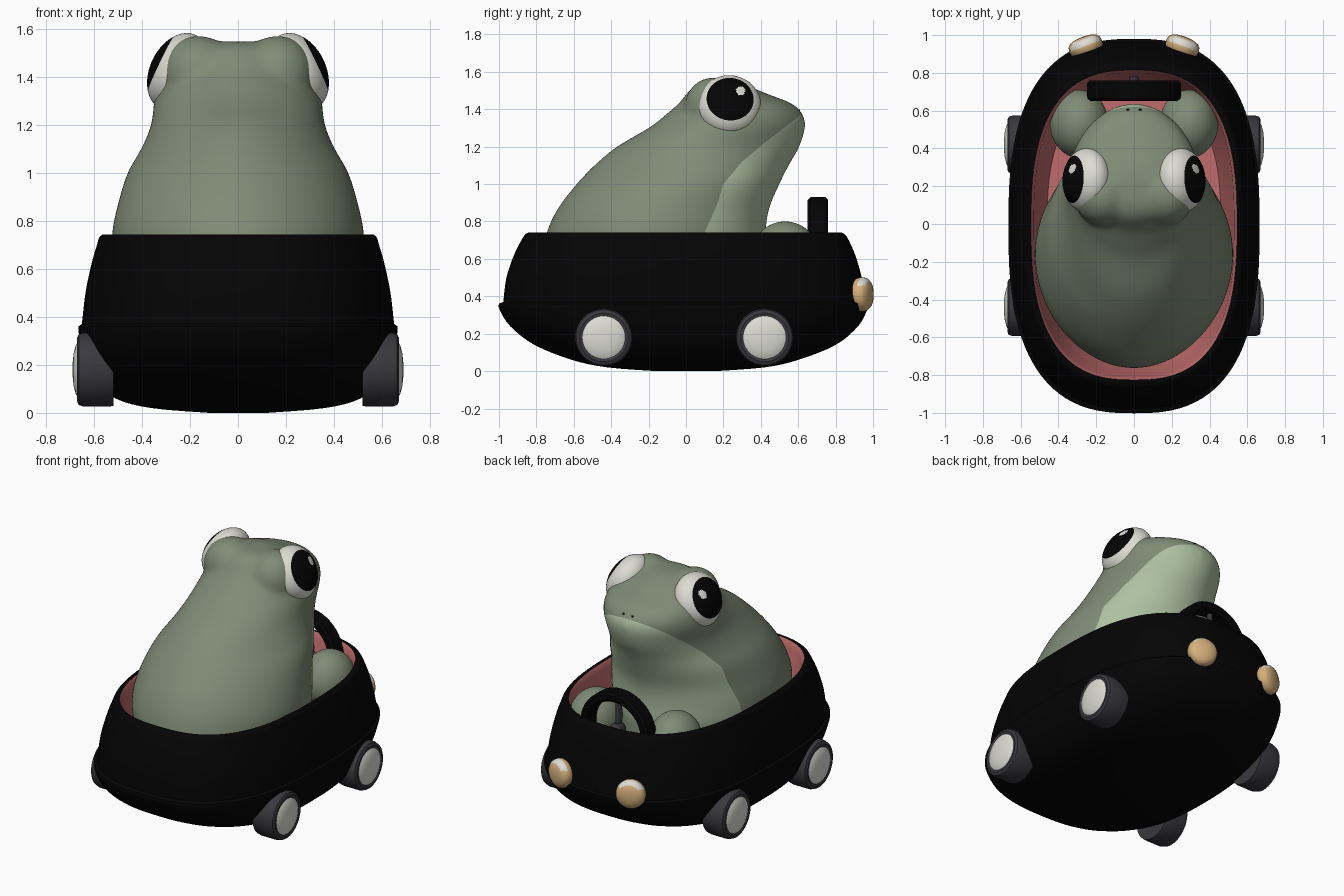
import bpy, bmesh, math
from mathutils import Vector, Matrix

if "Cube" in bpy.data.objects:
    bpy.data.objects.remove(bpy.data.objects["Cube"])


def material(name, r, g, b):
    m = bpy.data.materials.new(name)
    m.diffuse_color = (r, g, b, 1)
    m.use_nodes = True
    m.node_tree.nodes["Principled BSDF"].inputs["Base Color"].default_value = m.diffuse_color
    return m


BLACK = material("black paint", 0.0012, 0.0012, 0.0012)
PINK = material("pink lining", 0.53, 0.15, 0.15)
GREEN = material("frog green", 0.212, 0.258, 0.18)
PALE = material("pale belly green", 0.42, 0.53, 0.36)
WHITE = material("off white", 0.72, 0.72, 0.66)
GREY = material("tyre grey", 0.04, 0.04, 0.048)
TAN = material("lamp tan", 0.66, 0.43, 0.20)


def finish(name, bm, mats, angle=35):
    bmesh.ops.recalc_face_normals(bm, faces=bm.faces)
    me = bpy.data.meshes.new(name)
    bm.to_mesh(me)
    bm.free()
    ob = bpy.data.objects.new(name, me)
    bpy.context.collection.objects.link(ob)
    for m in mats:
        me.materials.append(m)
    bpy.ops.object.select_all(action='DESELECT')
    bpy.context.view_layer.objects.active = ob
    ob.select_set(True)
    bpy.ops.object.shade_smooth_by_angle(angle=math.radians(angle))
    return ob


def loft(bm, rings, n, power, mat_of=lambda i: 0):
    """Skin horizontal superellipse rings given as (z, half width, back y, front y)."""
    rows = []
    for z, rx, yb, yf in rings:
        row = []
        for k in range(n):
            a = 2 * math.pi * k / n
            c, s = math.cos(a), math.sin(a)
            x = math.copysign(abs(c) ** (2 / power), c) * rx
            y = math.copysign(abs(s) ** (2 / power), s) * (yf - yb) / 2 + (yf + yb) / 2
            row.append(bm.verts.new((x, y, z)))
        rows.append(row)
    for i in range(len(rows) - 1):
        for k in range(n):
            j = (k + 1) % n
            f = bm.faces.new((rows[i][k], rows[i][j], rows[i + 1][j], rows[i + 1][k]))
            f.material_index = mat_of(i)
    bm.faces.new(rows[0]).material_index = mat_of(0)
    bm.faces.new(rows[-1]).material_index = mat_of(len(rows))


def lathe(name, profile, centre, axis, mats, mat_of=lambda i, p: 0, n=48):
    """Spin (radius, distance along axis) points around an axis."""
    bm = bmesh.new()
    M = Matrix.Translation(centre) @ Vector(axis).to_track_quat('Z', 'Y').to_matrix().to_4x4()
    rows = [[bm.verts.new(M @ Vector((r * math.cos(2 * math.pi * k / n),
                                      r * math.sin(2 * math.pi * k / n), d)))
             for k in range(n)] for r, d in profile]
    for i in range(len(rows) - 1):
        for k in range(n):
            j = (k + 1) % n
            f = bm.faces.new((rows[i][k], rows[i][j], rows[i + 1][j], rows[i + 1][k]))
            f.material_index = mat_of(i, f.calc_center_median())
    if profile[0] != profile[-1]:
        for i, row in ((0, rows[0]), (len(rows) - 2, rows[-1])):
            bm.faces.new(row).material_index = mat_of(i, Vector(centre))
    bmesh.ops.remove_doubles(bm, verts=bm.verts, dist=1e-5)
    return finish(name, bm, mats)


def ball(bm, centre, radii, u=48, v=32):
    M = Matrix.Translation(centre) @ Matrix.Diagonal((*radii, 1))
    bmesh.ops.create_uvsphere(bm, u_segments=u, v_segments=v, radius=1, matrix=M)


def smooth_rows(pts, steps):
    """Catmull-Rom resampling of a list of tuples."""
    out = []
    for i in range(len(pts) - 1):
        p0, p1, p2, p3 = pts[max(i - 1, 0)], pts[i], pts[i + 1], pts[min(i + 2, len(pts) - 1)]
        for s in range(steps):
            t = s / steps
            out.append(tuple(0.5 * (2 * b + (c - a) * t + (2 * a - 5 * b + 4 * c - d) * t * t
                                    + (3 * b - a - 3 * c + d) * t ** 3)
                             for a, b, c, d in zip(p0, p1, p2, p3)))
    return out + [pts[-1]]


# Car body: bowl, lip, tapered upper side, rim and pink lining
bowl = smooth_rows([(0.0, 0.12, -0.16, 0.16), (0.02, 0.36, -0.42, 0.42), (0.06, 0.51, -0.61, 0.60),
                    (0.14, 0.60, -0.81, 0.80), (0.24, 0.645, -0.94, 0.92), (0.33, 0.663, -0.997, 0.97),
                    (0.36, 0.665, -1.0, 0.98)], 4)
side = smooth_rows([(0.37, 0.65, -0.977, 0.965), (0.50, 0.635, -0.96, 0.94), (0.62, 0.61, -0.92, 0.905),
                    (0.70, 0.587, -0.88, 0.87), (0.73, 0.578, -0.86, 0.85), (0.742, 0.565, -0.84, 0.83)], 4)
inside = [(0.742, 0.545, -0.825, 0.815), (0.735, 0.54, -0.82, 0.81), (0.70, 0.53, -0.81, 0.80),
          (0.55, 0.515, -0.785, 0.78), (0.32, 0.46, -0.72, 0.70)]
bm = bmesh.new()
lining_start = len(bowl) + len(side)
loft(bm, bowl + side + inside, 96, 2.65, lambda i: int(i >= lining_start))
finish("car_body", bm, [BLACK, PINK])

# Frog body and eyelids, fused into one smooth skin
bm = bmesh.new()
loft(bm, smooth_rows([(0.38, 0.42, -0.66, 0.36), (0.60, 0.51, -0.76, 0.42), (0.74, 0.525, -0.745, 0.425),
                      (0.87, 0.50, -0.685, 0.445), (1.0, 0.46, -0.585, 0.50), (1.1, 0.403, -0.49, 0.55),
                      (1.2, 0.362, -0.37, 0.607), (1.3, 0.35, -0.20, 0.637), (1.37, 0.335, -0.11, 0.627),
                      (1.43, 0.305, -0.04, 0.567), (1.48, 0.265, 0.0, 0.44), (1.52, 0.21, 0.04, 0.34),
                      (1.546, 0.11, 0.10, 0.25)], 6), 96, 1.92)
for s in (-1, 1):
    ball(bm, (s * 0.165, 0.15, 1.41), (0.155, 0.16, 0.163))
frog = finish("frog_body", bm, [GREEN, PALE])
mod = frog.modifiers.new("fuse", 'REMESH')
mod.mode = 'VOXEL'
mod.voxel_size = 0.013
mod = frog.modifiers.new("soften", 'SMOOTH')
mod.factor = 0.5
mod.iterations = 36
skin = bpy.data.meshes.new_from_object(frog.evaluated_get(bpy.context.evaluated_depsgraph_get()))
frog.modifiers.clear()
frog.data = skin
skin.materials.clear()
skin.materials.append(GREEN)
skin.materials.append(PALE)

# Pale throat and belly: everything ahead of the mouth line, cut cleanly along it
EDGE = [(0.3, 0.0), (0.74, 0.10), (0.9, 0.17), (1.0, 0.20), (1.12, 0.30), (1.22, 0.42), (1.375, 0.62)]
bm = bmesh.new()
bm.from_mesh(skin)
for (z0, y0), (z1, y1) in zip(EDGE, EDGE[1:]):
    faces = [f for f in bm.faces if z0 - 0.01 < f.calc_center_median().z < z1 + 0.01]
    geom = set(faces)
    for f in faces:
        geom.update(f.edges)
        geom.update(f.verts)
    bmesh.ops.bisect_plane(bm, geom=list(geom), dist=1e-4, plane_co=(0, y0, z0),
                           plane_no=(0, z1 - z0, y0 - y1))
for f in bm.faces:
    f.smooth = True
    f.material_index = 0
    c = f.calc_center_median()
    for (z0, y0), (z1, y1) in zip(EDGE, EDGE[1:]):
        if z0 <= c.z < z1 and c.y > y0 + (y1 - y0) * (c.z - z0) / (z1 - z0):
            f.material_index = 1
bm.to_mesh(skin)
bm.free()

for s, label in ((-1, "left"), (1, "right")):
    # Eye: flattened ball facing out and up, pupil and glint coloured by direction
    centre, long_r, short_r = Vector((s * 0.25, 0.232, 1.42)), 0.17, 0.117
    look = Vector((s * 0.88, 0.05, 0.42)).normalized()
    turn = look.to_track_quat('Z', 'Y').to_matrix()
    glint_spot = Vector((0, 0.06, 0.04))
    bm = bmesh.new()
    bmesh.ops.create_uvsphere(bm, u_segments=80, v_segments=64, radius=1)
    for v in bm.verts:
        v.co = turn @ Vector((v.co.x * long_r, v.co.y * long_r, v.co.z * short_r))
    for f in bm.faces:
        d = f.calc_center_median()
        depth = d.dot(look)
        flat = d - look * depth
        near = Vector((0, d.y - 0.06, d.z - 0.078))
        f.material_index = int(depth > 0 and flat.length < 0.124 and near.length > 0.024)
    bmesh.ops.translate(bm, verts=bm.verts, vec=centre)
    finish(label + "_eye", bm, [WHITE, BLACK])

    # Nostril
    bm = bmesh.new()
    ball(bm, (s * 0.032, 0.603, 1.393), (0.008, 0.008, 0.006), 12, 8)
    finish(label + "_nostril", bm, [BLACK])

    # Knee
    bm = bmesh.new()
    ball(bm, (s * 0.29, 0.53, 0.62), (0.155, 0.18, 0.18))
    finish(label + "_knee", bm, [GREEN])

    # Headlight with a light upper rim
    lamp = [(0.0, -0.04), (0.07, -0.04), (0.088, -0.02), (0.092, 0.005), (0.087, 0.028),
            (0.072, 0.043), (0.04, 0.053), (0.0, 0.056)]
    lathe(label + "_headlight", lamp, (s * 0.255, 0.938, 0.41), (s * 0.38, 1, 0), [TAN, WHITE],
          lambda i, p: int(i in (3, 4) and p.z > 0.455))

    # Wheels: tyre with domed hubcap
    wheel = [(0.0, 0.0), (0.15, 0.0), (0.154, 0.02), (0.154, 0.125), (0.147, 0.145), (0.13, 0.153),
             (0.115, 0.15), (0.10, 0.158), (0.07, 0.166), (0.035, 0.170), (0.0, 0.171)]
    for y, end in ((-0.44, "rear"), (0.42, "front")):
        lathe(f"{end}_{label}_wheel", wheel, (s * 0.518, y, 0.18), (s, 0, 0), [GREY, WHITE],
              lambda i, p: int(i >= 6))

# Steering wheel: rim, hub, column and three spokes
HUB = Vector((0, 0.705, 0.68))
rim = [(0.19, -0.04), (0.205, -0.055), (0.235, -0.055), (0.25, -0.04), (0.25, 0.04),
       (0.235, 0.055), (0.205, 0.055), (0.19, 0.04), (0.19, -0.04)]
lathe("steering_rim", rim, HUB, (0, 1, 0), [BLACK])
lathe("steering_hub", [(0.0, -0.04), (0.03, -0.035), (0.045, -0.01), (0.045, 0.03), (0.02, 0.05), (0.0, 0.05)],
      HUB, (0, 1, 0), [GREY])
lathe("steering_column", [(0.025, 0.0), (0.025, 0.16)], HUB, (0, 0.4, -0.9), [GREY], n=20)
for k in range(3):
    a = math.radians(90 + 120 * k)
    lathe(f"steering_spoke_{k + 1}", [(0.02, 0.0), (0.016, 0.2)], HUB,
          (math.cos(a), 0, math.sin(a)), [GREY], n=16)
